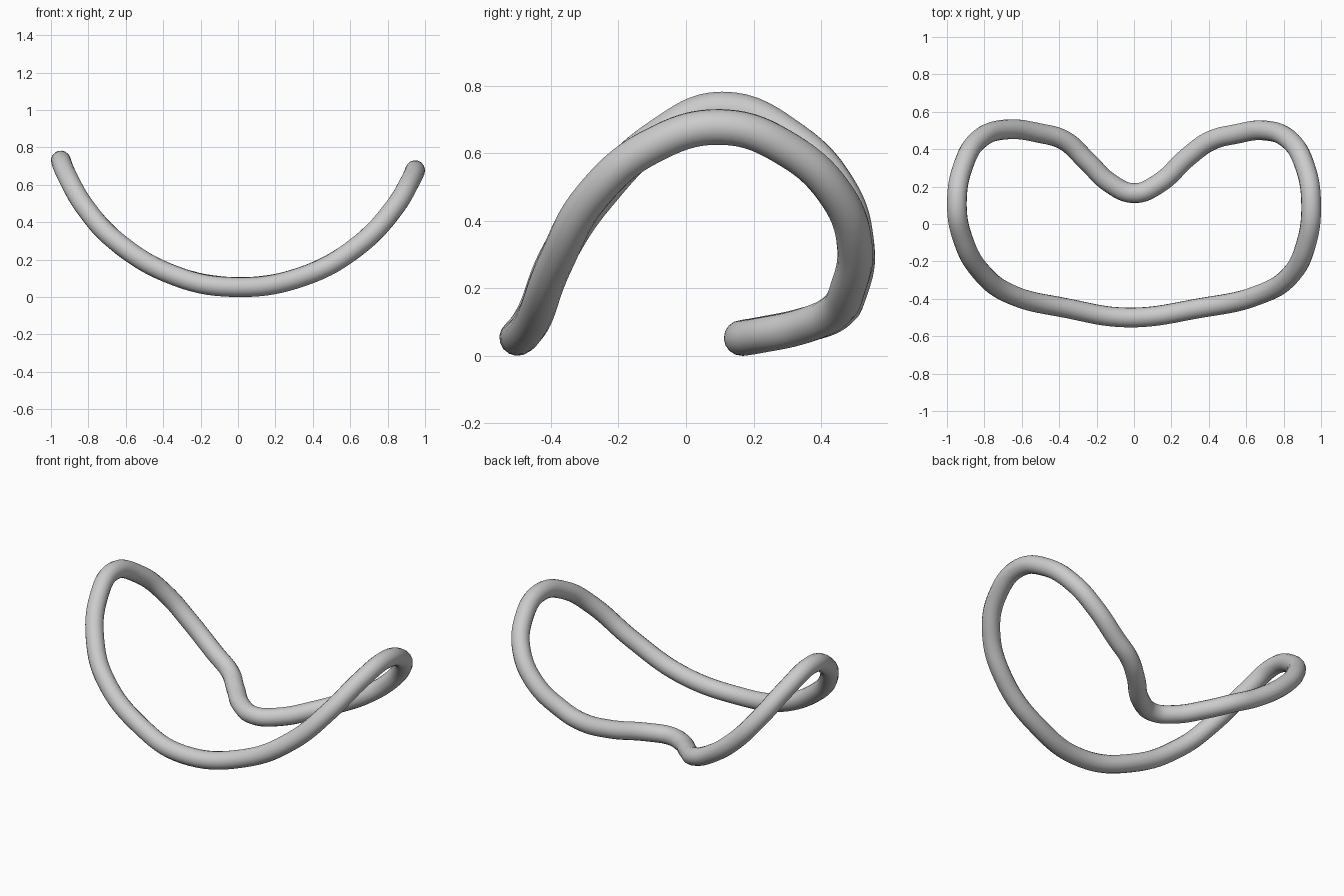
import bpy
from math import sqrt

if "Cube" in bpy.data.objects:
    bpy.data.objects.remove(bpy.data.objects["Cube"])

# Plan outline of the tube's centreline (x, y), starting at the rear notch
plan = [(0, .165), (.13, .215), (.29, .36), (.41, .445), (.54, .48), (.70, .5),
        (.83, .45), (.915, .305), (.947, .107), (.92, -.107), (.835, -.275),
        (.65, -.385), (.35, -.45), (-.03, -.5), (-.36, -.45), (-.66, -.375),
        (-.81, -.265), (-.915, -.08), (-.947, .107), (-.91, .32), (-.825, .455),
        (-.69, .505), (-.50, .485), (-.37, .445), (-.25, .335), (-.13, .22)]

# Outline is wrapped onto a cylinder, giving the round dip seen from the front
R, CX, LOW = 1.015, .01, .053


def height(x):
    return LOW + R - sqrt(R * R - (x - CX) ** 2)


curve = bpy.data.curves.new("looped_tube", 'CURVE')
curve.dimensions = '3D'
curve.resolution_u = 8
curve.bevel_depth = .053
curve.bevel_resolution = 6
spline = curve.splines.new('BEZIER')
spline.bezier_points.add(len(plan) - 1)
for p, (x, y) in zip(spline.bezier_points, plan):
    p.co = (x, y, height(x))
    p.handle_left_type = p.handle_right_type = 'AUTO'
spline.use_cyclic_u = True

# Turn the swept curve into a smooth mesh
tube = bpy.data.objects.new("looped_tube", curve)
bpy.context.collection.objects.link(tube)
bpy.context.view_layer.objects.active = tube
tube.select_set(True)
bpy.ops.object.convert(target='MESH')
bpy.ops.object.shade_smooth()
